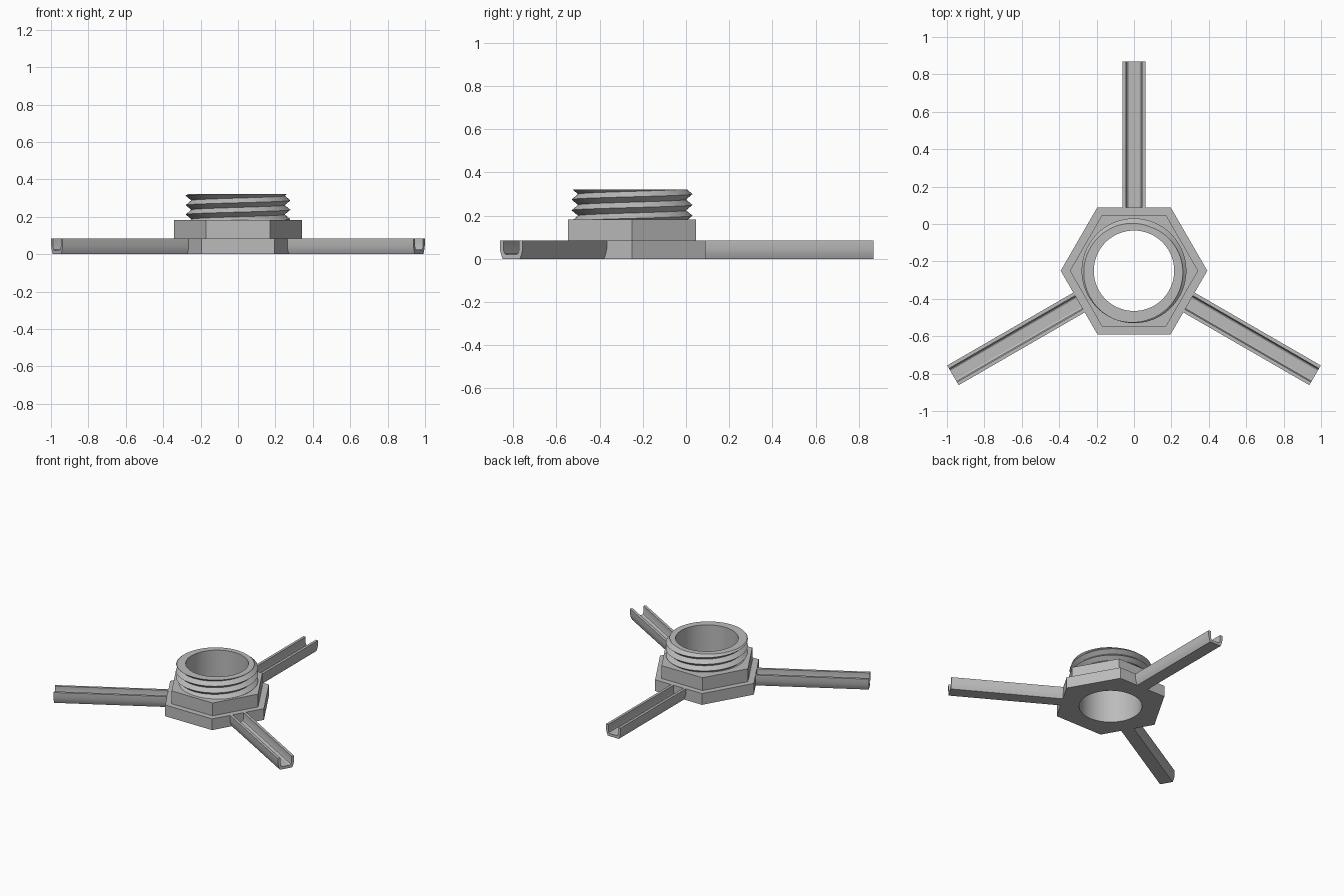
import bpy, bmesh
from math import pi, cos, sin, radians
from mathutils import Matrix

cube = bpy.data.objects.get("Cube")
if cube:
    bpy.data.objects.remove(cube)

CENTRE_Y = -0.25
SEG = 96
BORE, ROOT, CREST = 0.215, 0.25, 0.28
FLANGE_Z, NUT_Z, TOP_Z = 0.085, 0.182, 0.322
PITCH = 0.05

metal = bpy.data.materials.new("plain grey")
metal.use_nodes = True
metal.diffuse_color = (0.5, 0.5, 0.5, 1)
metal.node_tree.nodes["Principled BSDF"].inputs["Base Color"].default_value = metal.diffuse_color


def finish(bm, name, matrix):
    """Weld, orient and place a part, smoothing only its soft edges."""
    bmesh.ops.remove_doubles(bm, verts=bm.verts, dist=1e-5)
    bmesh.ops.recalc_face_normals(bm, faces=bm.faces)
    mesh = bpy.data.meshes.new(name)
    bm.to_mesh(mesh)
    bm.free()
    mesh.materials.append(metal)
    obj = bpy.data.objects.new(name, mesh)
    bpy.context.collection.objects.link(obj)
    obj.matrix_world = matrix
    bpy.ops.object.select_all(action='DESELECT')
    obj.select_set(True)
    bpy.context.view_layer.objects.active = obj
    bpy.ops.object.shade_smooth_by_angle(angle=radians(25))
    return obj


def circle(r):
    return lambda a: r


def hexagon(r):
    return lambda a: r * cos(pi / 6) / cos(a % (pi / 3) - pi / 6)


def skin(bm, rings):
    """Join rings; each ring maps an angle to a (radius, height) pair."""
    grid = []
    for ring in rings:
        row = []
        for i in range(SEG + 1):
            a = 2 * pi * i / SEG
            r, z = ring(a)
            row.append(bm.verts.new((r * cos(a), r * sin(a), z)))
        grid.append(row)
    for low, high in zip(grid, grid[1:]):
        for i in range(SEG):
            bm.faces.new((low[i], low[i + 1], high[i + 1], high[i]))


def level(shape, z):
    return lambda a: (shape(a), z)


def thread(k):
    """Helical ring, half a pitch per step, trimmed flat at both ends."""
    def ring(a):
        z = 0.2875 + PITCH * (a / (2 * pi) + k / 2)
        z = min(max(z, NUT_Z), TOP_Z)
        phase = ((z - 0.2875) / PITCH - a / (2 * pi)) % 1
        return ROOT + (CREST - ROOT) * abs(2 * phase - 1), z
    return ring


place = Matrix.Translation((0, CENTRE_Y, 0))

# Stepped hexagonal body
bm = bmesh.new()
skin(bm, [level(circle(BORE), 0), level(hexagon(0.392), 0),
          level(hexagon(0.392), FLANGE_Z), level(hexagon(0.343), FLANGE_Z),
          level(hexagon(0.343), NUT_Z), level(circle(ROOT), NUT_Z)])
finish(bm, "hex_body", place)

# Threaded collar with its flat rim and through bore
bm = bmesh.new()
skin(bm, [thread(k) for k in range(-8, 4)]
     + [level(circle(BORE), TOP_Z), level(circle(BORE), 0)])
finish(bm, "threaded_collar", place)

# Three open channel arms
outer = [(0.061, FLANGE_Z), (0.061, 0.045), (0.054, 0.018), (0.046, 0)]
inner = [(0.028, 0.02), (0.037, 0.026), (0.042, 0.042), (0.042, FLANGE_Z)]
half = outer + [(-x, z) for x, z in reversed(outer)]
profile = half + [(-x, z) for x, z in reversed(inner)] + inner
for name, turn in (("back_arm", 0), ("right_arm", 120), ("left_arm", 240)):
    bm = bmesh.new()
    ends = [[bm.verts.new((x, y, z)) for x, z in profile] for y in (0.335, 1.118)]
    for end in ends:
        bm.faces.new(end)
    n = len(profile)
    for i in range(n):
        j = (i + 1) % n
        bm.faces.new((ends[0][i], ends[0][j], ends[1][j], ends[1][i]))
    finish(bm, name, place @ Matrix.Rotation(radians(turn), 4, 'Z'))
